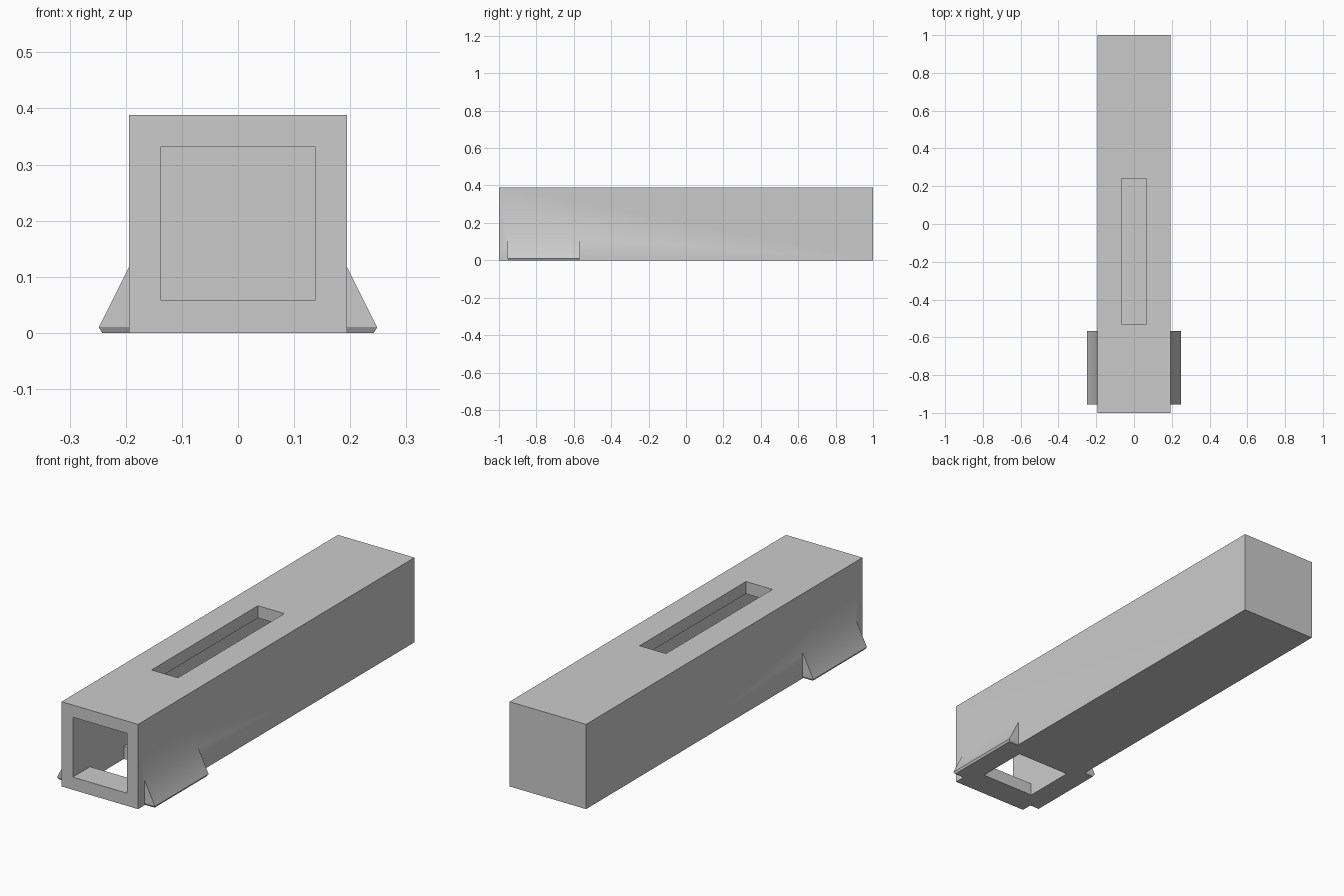
import bpy, bmesh, math

cube = bpy.data.objects.get("Cube")
if cube:
    bpy.data.objects.remove(cube, do_unlink=True)

grey = bpy.data.materials.new("plain grey")
grey.use_nodes = True
grey.diffuse_color = (0.6, 0.6, 0.6, 1)
grey.node_tree.nodes["Principled BSDF"].inputs["Base Color"].default_value = (0.6, 0.6, 0.6, 1)


def loft(name, rows):
    """Closed solid through stacked rectangles given as (x0, x1, y0, y1, z)."""
    bm = bmesh.new()
    rings = [[bm.verts.new((x, y, z)) for x, y in ((x0, y0), (x1, y0), (x1, y1), (x0, y1))]
             for x0, x1, y0, y1, z in rows]
    bm.faces.new(rings[0])
    bm.faces.new(rings[-1])
    for low, high in zip(rings, rings[1:]):
        for i in range(4):
            j = (i + 1) % 4
            bm.faces.new((low[i], low[j], high[j], high[i]))
    bmesh.ops.recalc_face_normals(bm, faces=bm.faces)
    mesh = bpy.data.meshes.new(name)
    bm.to_mesh(mesh)
    bm.free()
    mesh.materials.append(grey)
    obj = bpy.data.objects.new(name, mesh)
    bpy.context.collection.objects.link(obj)
    return obj


def box(name, half_x, y0, y1, z0, z1):
    return loft(name, [(-half_x, half_x, y0, y1, z) for z in (z0, z1)])


def combine(target, tool, operation):
    mod = target.modifiers.new(tool.name, "BOOLEAN")
    mod.operation = operation
    mod.solver = "EXACT"
    mod.object = tool
    bpy.context.view_layer.objects.active = target
    bpy.ops.object.modifier_apply(modifier=mod.name)
    bpy.data.objects.remove(tool, do_unlink=True)


# Long square body
body = box("hollow_body", 0.194, -1, 1, 0, 0.388)

# Flared side fins with a chamfered foot
for side, label in ((1, "left"), (-1, "right")):
    rows = []
    for outer, inset, z in ((0.242, 0.006, 0), (0.248, 0, 0.01), (0.194, 0, 0.118)):
        x0, x1 = sorted((side * 0.18, side * outer))
        rows.append((x0, x1, -0.955 + inset, -0.567 - inset, z))
    combine(body, loft(label + "_fin", rows), "UNION")

# Inner channel, top slot and floor opening
combine(body, box("channel", 0.137, -1.1, 0.944, 0.058, 0.332), "DIFFERENCE")
combine(body, box("top_slot", 0.067, -0.53, 0.24, 0.3, 0.5), "DIFFERENCE")
combine(body, box("floor_opening", 0.137, -0.875, -0.63, -0.1, 0.1), "DIFFERENCE")

# Soft blend from the body into the fins
bpy.ops.object.select_all(action="DESELECT")
body.select_set(True)
bpy.context.view_layer.objects.active = body
bpy.ops.object.shade_smooth_by_angle(angle=math.radians(30))
